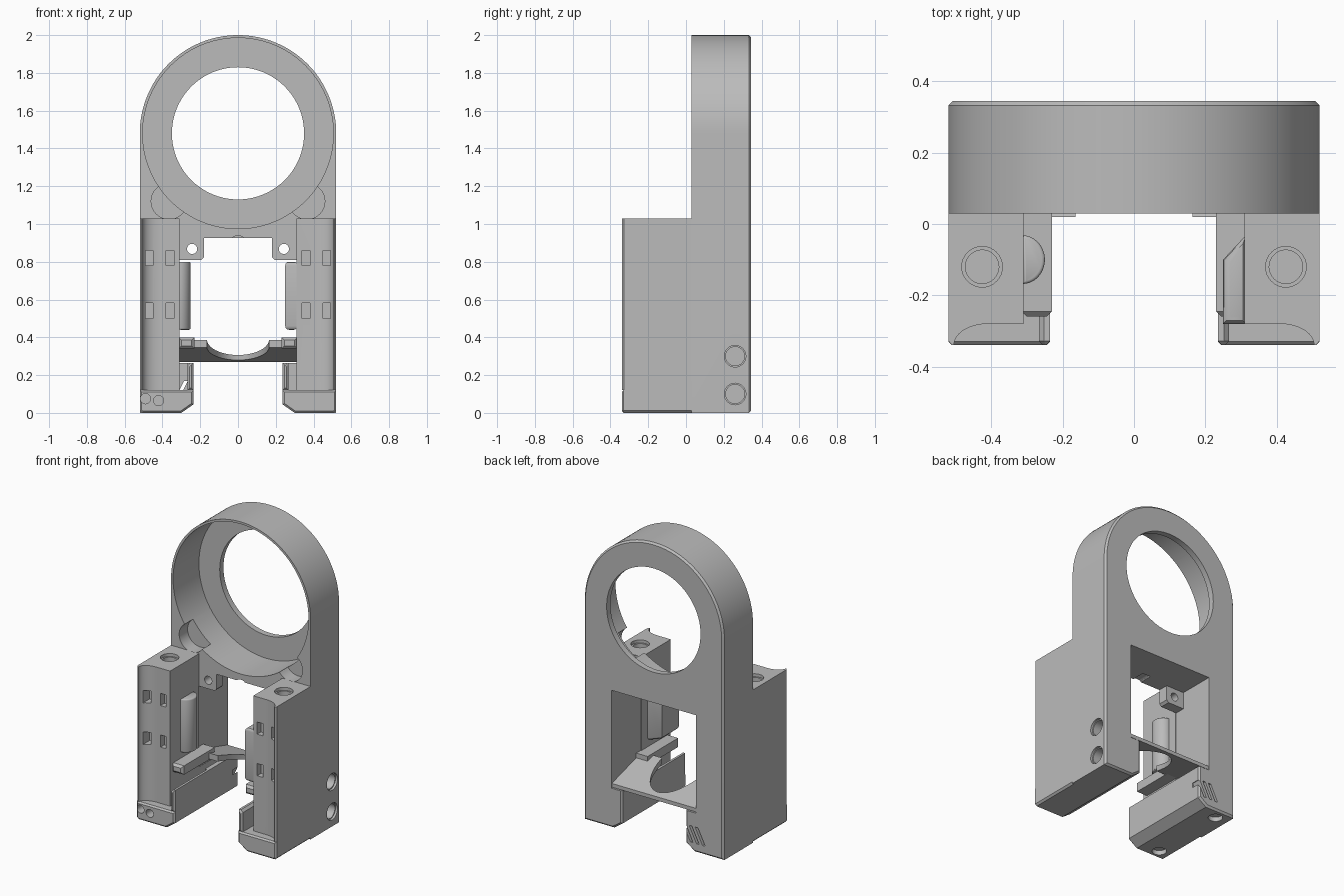
import bpy, bmesh, math

cube = bpy.data.objects.get("Cube")
if cube:
    bpy.data.objects.remove(cube, do_unlink=True)

grey = bpy.data.materials.new("plain_grey")
grey.use_nodes = True
grey.diffuse_color = (0.5, 0.5, 0.5, 1)
grey.node_tree.nodes["Principled BSDF"].inputs["Base Color"].default_value = (0.5, 0.5, 0.5, 1)

FRONT, STEP, BACK = -0.34, 0.03, 0.345
RING_Z = 1.48


def prism(name, pts, axis, lo, hi, bevel_lo=0, bevel_hi=0, segments=1):
    """Extrude a 2D outline along an axis, optionally bevelling the end rims."""
    place = {"x": lambda a, b, h: (h, a, b),
             "y": lambda a, b, h: (a, h, b),
             "z": lambda a, b, h: (a, b, h)}[axis]
    bm = bmesh.new()
    bottom = [bm.verts.new(place(a, b, lo)) for a, b in pts]
    top = [bm.verts.new(place(a, b, hi)) for a, b in pts]
    caps = [bm.faces.new(bottom), bm.faces.new(top)]
    for i in range(len(pts)):
        j = (i + 1) % len(pts)
        bm.faces.new((bottom[i], bottom[j], top[j], top[i]))
    bmesh.ops.recalc_face_normals(bm, faces=bm.faces)
    rims = [list(c.edges) for c in caps]
    for rim, width in zip(rims, (bevel_lo, bevel_hi)):
        if width:
            bmesh.ops.bevel(bm, geom=rim, offset=width, segments=segments,
                            profile=0.5, affect="EDGES", clamp_overlap=True)
    mesh = bpy.data.meshes.new(name)
    bm.to_mesh(mesh)
    bm.free()
    mesh.materials.append(grey)
    obj = bpy.data.objects.new(name, mesh)
    bpy.context.collection.objects.link(obj)
    return obj


def rect(a0, a1, b0, b1):
    return [(a0, b0), (a1, b0), (a1, b1), (a0, b1)]


def ellipse(a, b, ra, rb=None, n=32, start=0, sweep=2 * math.pi):
    rb = rb or ra
    steps = n if sweep > 6 else n - 1
    return [(a + ra * math.cos(start + sweep * i / steps),
             b + rb * math.sin(start + sweep * i / steps)) for i in range(n)]


def cut(obj, *prism_args):
    """Subtract a prism from the object."""
    cutter = prism("cutter", *prism_args)
    cutter.hide_render = True
    mod = obj.modifiers.new("cut", "BOOLEAN")
    mod.operation, mod.solver, mod.object = "DIFFERENCE", "EXACT", cutter
    bpy.context.view_layer.objects.active = obj
    bpy.ops.object.modifier_apply(modifier=mod.name)
    bpy.data.objects.remove(cutter, do_unlink=True)


def flip(pts, s):
    return [(s * a, b) for a, b in pts]


# Arched back body with a gap between its two feet
arch = ellipse(0, RING_Z, 0.52, n=65, sweep=math.pi)
foot = [(0.236, 0.27), (0.236, 0.045), (0.30, 0), (0.52, 0)]
body = prism("arched_body", arch + flip(foot[::-1], -1) + foot, "y", STEP, BACK, 0, 0.012)
cut(body, rect(-0.315, 0.315, 0.265, 0.925), "y", -0.2, 0.6)           # window
cut(body, ellipse(0, RING_Z, 0.505, n=96), "y", -0.2, 0.305)           # ring pocket
cut(body, ellipse(0, RING_Z, 0.35, n=80), "y", 0.1, 0.6)               # ring opening
cut(body, ellipse(0, 0.925, 0.03, 0.012, 16), "y", -0.2, 0.12)         # top notch
for s in (-1, 1):
    cut(body, ellipse(s * 0.365, 1.12, 0.095), "y", -0.2, 0.12)        # corner recess
    cut(body, flip(rect(0.267, 0.313, 0.12, 0.5), s), "y", -0.2, 0.30)  # foot trough
for z in (0.1, 0.3):
    cut(body, ellipse(0.26, z, 0.05), "x", 0.40, 0.7)                  # side screw holes
    cut(body, ellipse(0.26, z, 0.057), "x", 0.505, 0.7)
for i in range(3):                                                     # slanted vents
    x = -0.385 + 0.045 * i
    cut(body, [(x, 0.06), (x + 0.02, 0.06), (x + 0.075, 0.17), (x + 0.055, 0.17)],
        "y", 0.28, 0.6)
cut(body, ellipse(-0.43, 0.27, 0.045, n=24), "z", -0.2, 0.03)

# Sloping cross plate with a rounded front cutout
plate = prism("cross_plate", [(BACK - 0.005, 0.27), (BACK - 0.005, 0.295), (0.02, 0.385), (0.02, 0.345)],
              "x", -0.315, 0.315)
cut(plate, ellipse(0, 0, 0.165, 0.30, 48), "z", 0.1, 0.6)

for s, side in ((-1, "right"), (1, "left")):
    # Pillar with a concave front and a thin outer lip
    scoop = ellipse(0.41, FRONT, 0.095, 0.06, 12, 0, math.pi / 2)
    outline = [(0.52, STEP), (0.52, FRONT + 0.012), (0.51, FRONT)] + scoop + [
        (0.31, -0.28), (0.31, STEP)]
    pillar = prism(side + "_pillar", flip(outline, s), "z", 0.12, 1.03)
    cut(pillar, ellipse(s * 0.426, -0.12, 0.047), "z", 0.86, 1.2)
    cut(pillar, ellipse(s * 0.426, -0.12, 0.057), "z", 1.01, 1.2)
    for x in (0.36, 0.47):
        for z in (0.54, 0.82):
            cut(pillar, rect(s * x - 0.021, s * x + 0.021, z - 0.041, z + 0.041),
                "y", -0.5, -0.24)

    # Pillar base with a chamfered inner corner
    base_outline = [(0.52, 0.12), (0.52, 0.012), (0.508, 0), (0.30, 0), (0.236, 0.045), (0.236, 0.12)]
    base = prism(side + "_base", flip(base_outline, s), "y", FRONT, STEP, 0.01)
    if s < 0:
        for x, z in ((-0.49, 0.075), (-0.42, 0.065)):
            cut(base, ellipse(x, z, 0.027, n=20), "y", -0.5, -0.28)
        cut(base, ellipse(-0.43, -0.27, 0.045, n=24), "z", -0.2, 0.03)

    # Low guard wall along the inner edge of the base
    prism(side + "_guard_wall",
          flip([(0.236, 0.12), (0.267, 0.12), (0.267, 0.25), (0.252, 0.265), (0.236, 0.265)], s),
          "y", FRONT, STEP, 0.012)

    # Inner support rail
    prism(side + "_rail", flip(rect(0.23, 0.315, 0.34, 0.40), s), "y", -0.26, 0.08, 0.015)

    # Inner retaining rib, rounded on one side and wedge shaped on the other
    if s < 0:
        rib = ellipse(-0.312, -0.10, 0.062, 0.068, 20, -math.pi / 2, math.pi)
    else:
        rib = [(0.315, -0.28), (0.25, -0.28), (0.25, -0.10), (0.315, -0.03)]
    prism(side + "_rib", rib, "z", 0.44, 0.80, 0.02, 0.02, 3)

    # Screw tab in the upper corner of the window
    tab = prism(side + "_screw_tab",
                flip([(0.32, 0.93), (0.18, 0.93), (0.18, 0.825), (0.195, 0.81), (0.32, 0.81)], s),
                "y", STEP, 0.10)
    cut(tab, ellipse(s * 0.243, 0.868, 0.027, n=24), "y", -0.2, 0.4)

# Smooth the curves while keeping edges sharp
bpy.ops.object.select_all(action="DESELECT")
for obj in bpy.context.scene.objects:
    if obj.type == "MESH" and grey.name in obj.data.materials:
        obj.select_set(True)
        bpy.context.view_layer.objects.active = obj
bpy.ops.object.shade_smooth_by_angle(angle=math.radians(30))
